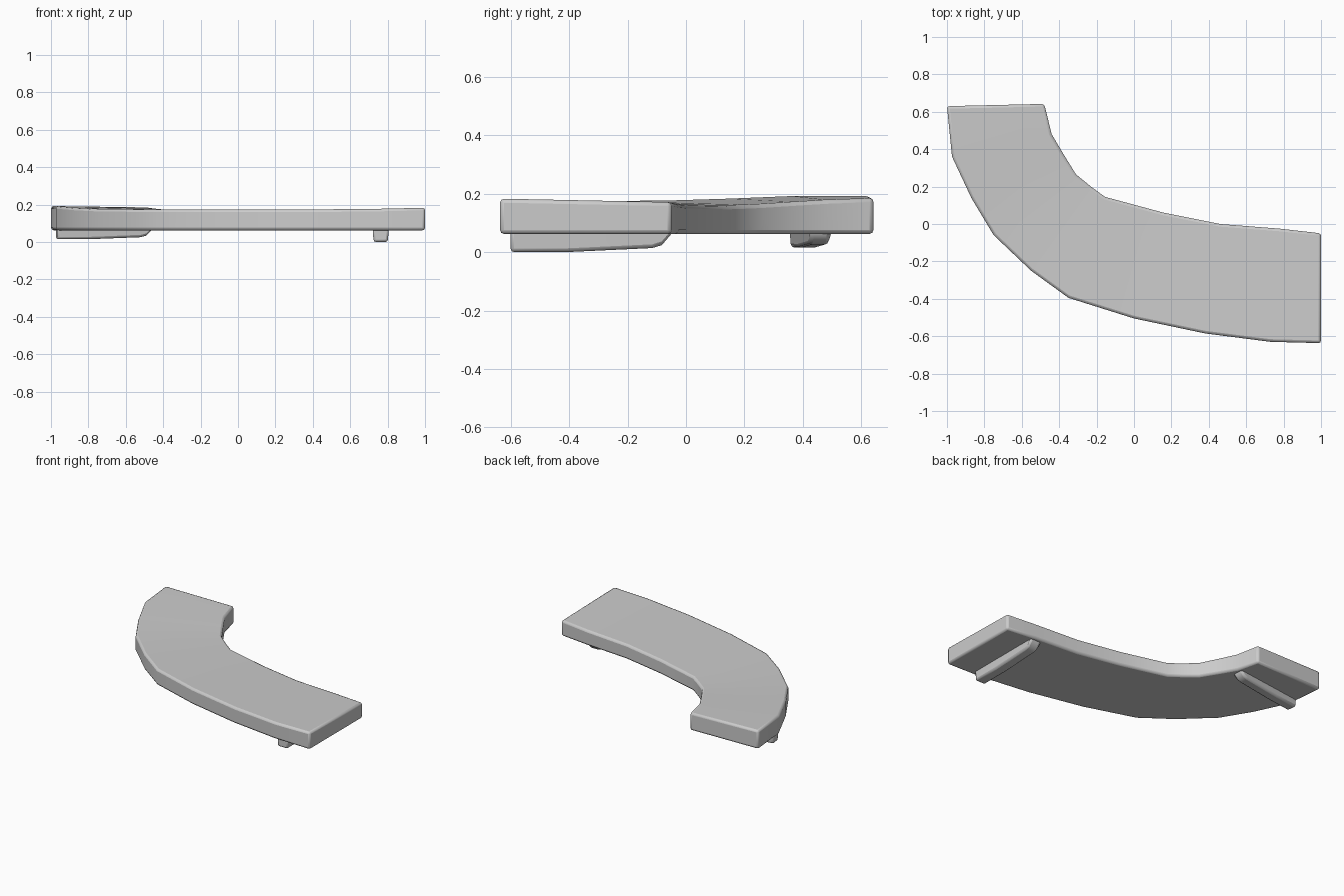
import bpy
import bmesh
from mathutils import Matrix, Vector
from math import radians

cube = bpy.data.objects.get("Cube")
if cube:
    bpy.data.objects.remove(cube)

grey = bpy.data.materials.new("light grey")
grey.use_nodes = True
colour = (0.6, 0.6, 0.6, 1)
grey.diffuse_color = colour
grey.node_tree.nodes["Principled BSDF"].inputs["Base Color"].default_value = colour


def loft(name, rings, bevel, angle):
    """Skin a row of equal rings, cap both ends and soften the edges."""
    bm = bmesh.new()
    rows = [[bm.verts.new(p) for p in ring] for ring in rings]
    for a, b in zip(rows, rows[1:]):
        for i in range(len(a)):
            j = (i + 1) % len(a)
            bm.faces.new((a[i], a[j], b[j], b[i]))
    bm.faces.new(rows[0])
    bm.faces.new(rows[-1])
    bmesh.ops.recalc_face_normals(bm, faces=bm.faces)
    mesh = bpy.data.meshes.new(name)
    bm.to_mesh(mesh)
    bm.free()
    mesh.materials.append(grey)
    obj = bpy.data.objects.new(name, mesh)
    bpy.context.scene.collection.objects.link(obj)
    mod = obj.modifiers.new("soft edges", "BEVEL")
    mod.width = bevel
    mod.segments = 2
    mod.limit_method = 'ANGLE'
    mod.angle_limit = radians(50)
    bpy.ops.object.select_all(action='DESELECT')
    bpy.context.view_layer.objects.active = obj
    obj.select_set(True)
    bpy.ops.object.shade_smooth_by_angle(angle=radians(angle))
    return obj


# Curved slab: outer x, y, top height, then inner x, y, top height
BOTTOM = 0.065
stations = [
    (-1.0, 0.63, 0.195, -0.48, 0.642, 0.188),
    (-0.973, 0.36, 0.195, -0.44, 0.48, 0.182),
    (-0.87, 0.14, 0.186, -0.375, 0.37, 0.175),
    (-0.75, -0.06, 0.18, -0.31, 0.265, 0.168),
    (-0.55, -0.25, 0.178, -0.23, 0.2, 0.165),
    (-0.35, -0.395, 0.176, -0.155, 0.145, 0.163),
    (0, -0.505, 0.176, 0.16, 0.06, 0.165),
    (0.38, -0.585, 0.177, 0.46, 0, 0.167),
    (0.73, -0.63, 0.18, 0.78, -0.025, 0.17),
    (1.0, -0.637, 0.186, 1.0, -0.05, 0.174),
]
loft("curved_slab",
     [[(ox, oy, BOTTOM), (ox, oy, oz), (ix, iy, iz), (ix, iy, BOTTOM)]
      for ox, oy, oz, ix, iy, iz in stations], 0.014, 40)


def runner(name, start, end, depth, width=0.088):
    """Underside rib, deepest at its outer end and rounded up at its inner end."""
    start, end = Vector(start), Vector(end)
    side = Vector((start.y - end.y, end.x - start.x)).normalized() * width / 2
    rings = []
    for t, d in ((0, 1), (0.35, 1), (0.88, 0.78), (0.94, 0.62), (1, 0.0)):
        c = start.lerp(end, t)
        low = BOTTOM - depth * d
        rings.append([(*(c + side * s), z) for s, z in
                      ((1, BOTTOM + 0.02), (0.86, low), (-0.86, low), (-1, BOTTOM + 0.02))])
    return loft(name, rings, 0.012, 50)


runner("left_runner", (0.763, -0.6), (0.763, -0.05), 0.062)
runner("right_runner", (-0.97, 0.392), (-0.465, 0.46), 0.047, 0.08)

# Stand the lowest point on the ground
bpy.context.view_layer.update()
objs = [o for o in bpy.context.scene.objects if o.type == 'MESH']
low = min((o.matrix_world @ v.co).z for o in objs for v in o.data.vertices)
for o in objs:
    o.data.transform(Matrix.Translation((0, 0, -low)))
